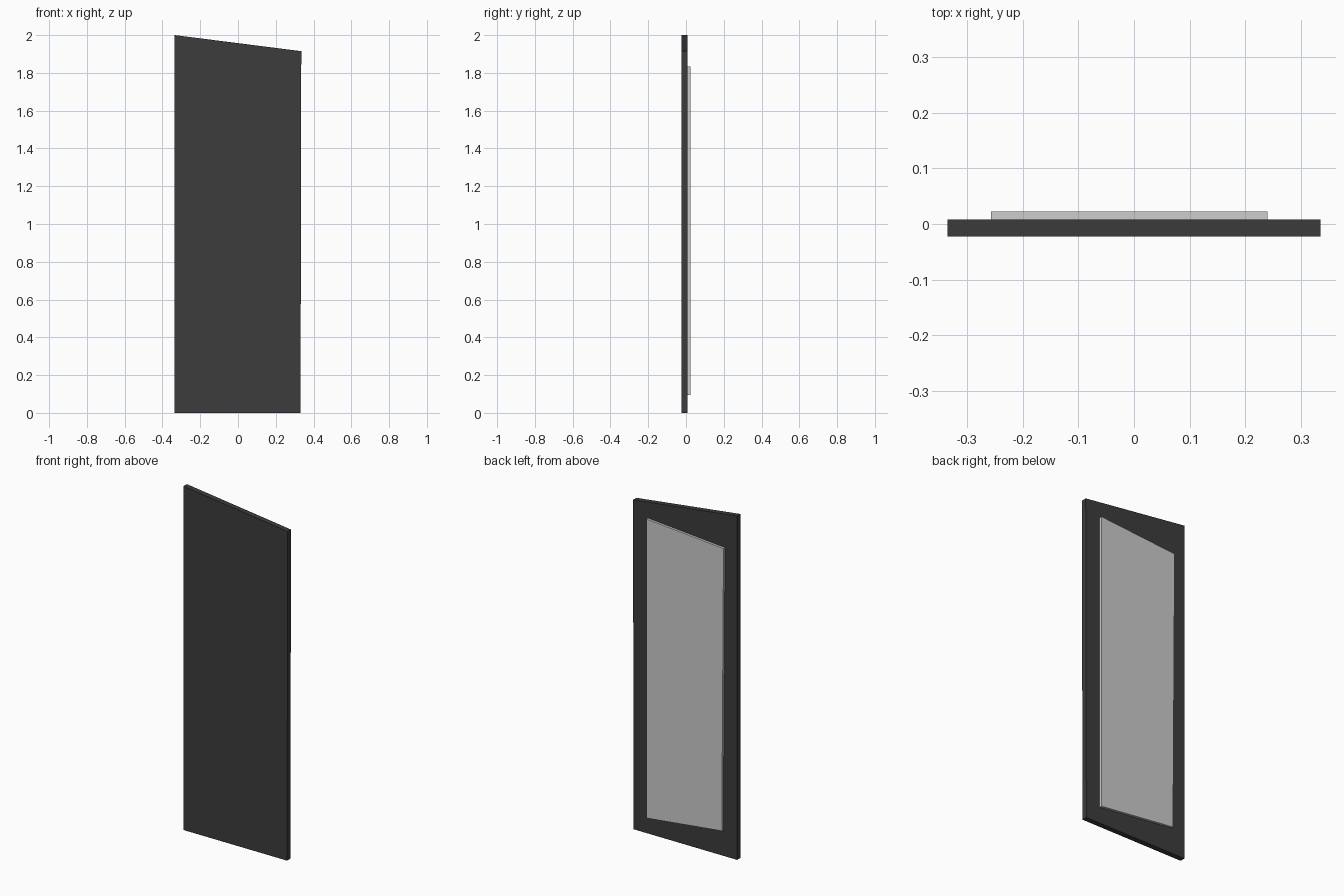
import bpy
import bmesh

cube = bpy.data.objects.get("Cube")
if cube:
    bpy.data.objects.remove(cube, do_unlink=True)


def make_material(name, value):
    mat = bpy.data.materials.new(name)
    mat.use_nodes = True
    colour = (value, value, value, 1.0)
    mat.diffuse_color = colour
    mat.node_tree.nodes["Principled BSDF"].inputs["Base Color"].default_value = colour
    return mat


def make_slab(name, outline, y_front, y_back, mat):
    """Extrude an (x, z) outline from y_front to y_back."""
    bm = bmesh.new()
    face = bm.faces.new([bm.verts.new((x, y_front, z)) for x, z in outline])
    result = bmesh.ops.extrude_face_region(bm, geom=[face])
    moved = [v for v in result["geom"] if isinstance(v, bmesh.types.BMVert)]
    bmesh.ops.translate(bm, verts=moved, vec=(0, y_back - y_front, 0))
    bmesh.ops.recalc_face_normals(bm, faces=bm.faces)
    mesh = bpy.data.meshes.new(name)
    bm.to_mesh(mesh)
    bm.free()
    mesh.materials.append(mat)
    obj = bpy.data.objects.new(name, mesh)
    bpy.context.collection.objects.link(obj)
    return obj


charcoal = make_material("charcoal", 0.045)
light_grey = make_material("light grey", 0.6)

FRONT, JOINT, BACK = -0.0225, 0.0085, 0.0225

# Tall panel with a sloping top
panel = [(-0.335, 0), (0.331, 0), (0.335, 1.915), (-0.335, 2)]
make_slab("panel", panel, FRONT, JOINT, charcoal)

# Raised plate on the back, slightly out of square
plate = [(-0.246, 0.15), (0.24, 0.095), (0.24, 1.835), (-0.257, 1.795)]
make_slab("back_plate", plate, JOINT, BACK, light_grey)
